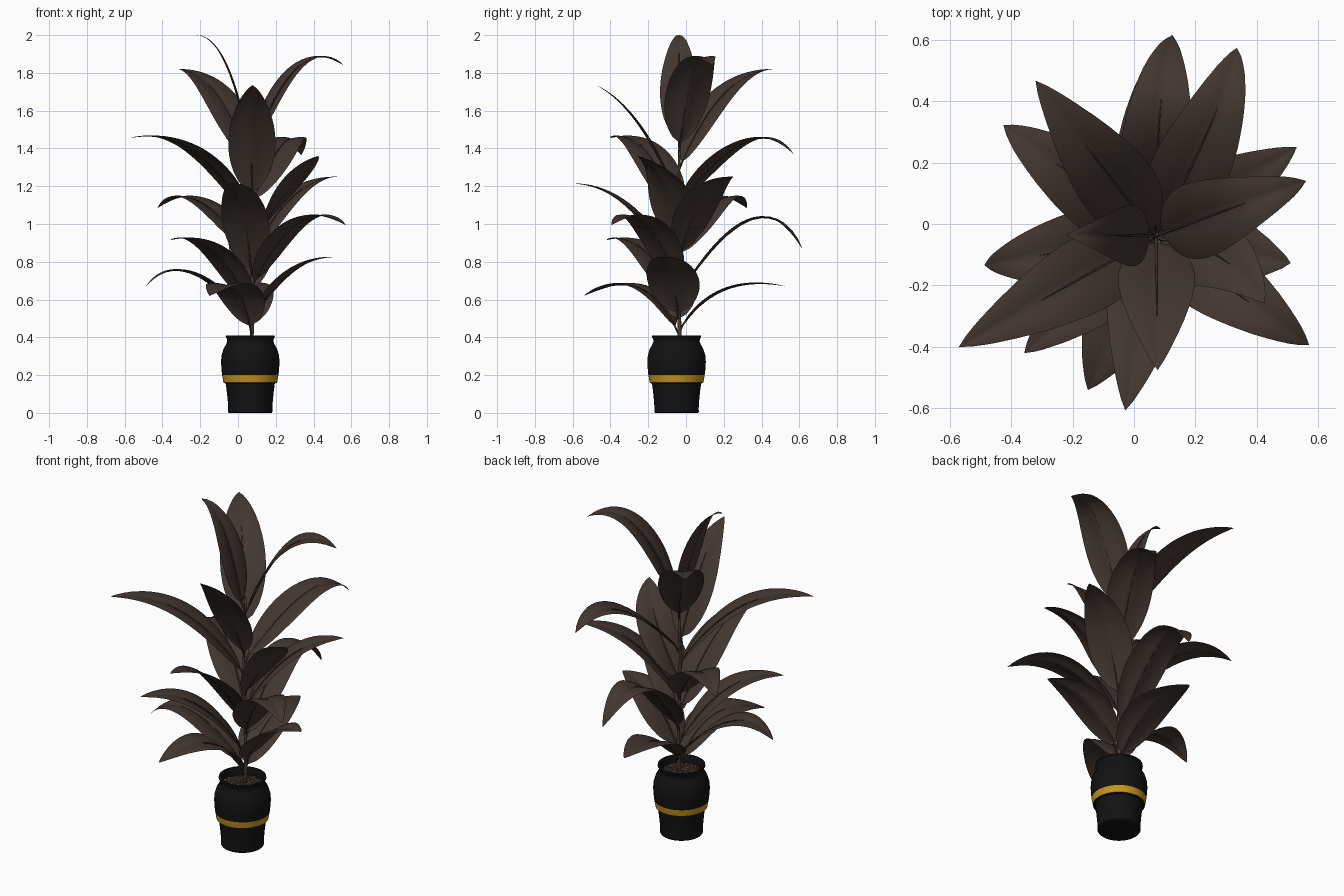
import bpy, bmesh, math, random
from mathutils import Vector

if "Cube" in bpy.data.objects:
    bpy.data.objects.remove(bpy.data.objects["Cube"])

random.seed(4)
CX, CY = 0.065, -0.05          # pot axis
SX, SY = 0.072, -0.038         # stem axis


def material(name, rgb):
    m = bpy.data.materials.new(name)
    m.diffuse_color = (*rgb, 1)
    m.use_nodes = True
    m.node_tree.nodes["Principled BSDF"].inputs["Base Color"].default_value = m.diffuse_color
    return m


LEAF = material("dark_brown_leaf", (0.055, 0.038, 0.031))
STEM = material("brown_stem", (0.07, 0.045, 0.033))
POT = material("black_glaze", (0.006, 0.006, 0.006))
GOLD = material("gold_band", (0.56, 0.30, 0.012))
SOIL = material("brown_pebble", (0.10, 0.065, 0.045))


def finish(name, bm, *mats, angle=None):
    me = bpy.data.meshes.new(name)
    bm.to_mesh(me)
    bm.free()
    ob = bpy.data.objects.new(name, me)
    bpy.context.collection.objects.link(ob)
    for m in mats:
        me.materials.append(m)
    for p in me.polygons:
        p.use_smooth = True
    if angle:
        bpy.context.view_layer.objects.active = ob
        ob.select_set(True)
        bpy.ops.object.shade_smooth_by_angle(angle=math.radians(angle))
        ob.select_set(False)
    return ob


def lathe(name, profile, mats, rule=None, n=64):
    bm = bmesh.new()
    rings = [[bm.verts.new((CX + r * math.cos(math.tau * i / n),
                            CY + r * math.sin(math.tau * i / n), z)) for i in range(n)]
             for r, z in profile]
    for a, b in zip(rings, rings[1:]):
        for i in range(n):
            f = bm.faces.new((a[i], a[(i + 1) % n], b[(i + 1) % n], b[i]))
            if rule:
                f.material_index = rule(f.calc_center_median().z)
    bm.faces.new(rings[0][::-1])
    bm.faces.new(rings[-1])
    return finish(name, bm, *mats, angle=35)


def tube(name, pts, radii, mat, n=10):
    bm = bmesh.new()
    rings = []
    for i, (p, r) in enumerate(zip(pts, radii)):
        t = (pts[min(i + 1, len(pts) - 1)] - pts[max(i - 1, 0)]).normalized()
        u = t.cross(Vector((0.3, 1, 0.1))).normalized()
        v = t.cross(u)
        rings.append([bm.verts.new(p + r * (u * math.cos(math.tau * k / n) + v * math.sin(math.tau * k / n)))
                      for k in range(n)])
    for a, b in zip(rings, rings[1:]):
        for k in range(n):
            bm.faces.new((a[k], a[(k + 1) % n], b[(k + 1) % n], b[k]))
    bm.faces.new(rings[0][::-1])
    bm.faces.new(rings[-1])
    return finish(name, bm, mat)


# Pot with painted band, rim and inner wall
lathe("pot", [(0.114, 0), (0.118, 0.006), (0.117, 0.02), (0.119, 0.06), (0.124, 0.11), (0.130, 0.155),
              (0.142, 0.16), (0.149, 0.20), (0.152, 0.225), (0.155, 0.27), (0.152, 0.305), (0.142, 0.338),
              (0.127, 0.365), (0.122, 0.378), (0.124, 0.392), (0.130, 0.402), (0.129, 0.41),
              (0.118, 0.41), (0.110, 0.39), (0.112, 0.36), (0.112, 0.34)],
      (POT, GOLD), lambda z: 1 if 0.159 < z < 0.2 else 0)

# Soil and pebbles
lathe("soil", [(0.112, 0.345), (0.112, 0.362), (0.05, 0.366)], (SOIL,))
bm = bmesh.new()
for i in range(150):
    r, a = 0.104 * math.sqrt((i + 0.5) / 150), i * 2.39996
    s = random.uniform(0.007, 0.011)
    new = bmesh.ops.create_icosphere(bm, subdivisions=1, radius=s)["verts"]
    for v in new:
        v.co.z *= 0.7
        v.co += Vector((CX + r * math.cos(a), CY + r * math.sin(a), 0.368))
finish("pebbles", bm, SOIL)

# Stem
steps = [i / 20 for i in range(21)]
tube("stem", [Vector((SX + 0.004 * math.sin(7 * t), SY + 0.004 * math.cos(6 * t), 0.35 + 1.13 * t)) for t in steps],
     [0.0105 - 0.005 * t for t in steps], STEM)


def leaf(i, tip, z0, peak, reach=0.45, width=0.25, bow=0.0):
    """Blade along an arching curve: base height, highest point, reach of the control point, sideways bow."""
    tip = Vector(tip)
    out = Vector((tip.x - SX, tip.y - SY, 0))
    dist = out.length
    out.normalize()
    left = Vector((-out.y, out.x, 0))
    base = Vector((SX, SY, z0)) + out * 0.022
    p, b = peak - z0, tip.z - z0
    rise = p + math.sqrt(max(0, p * p - p * b))
    ctrl = Vector((SX, SY, z0 + rise)) + out * dist * reach + left * bow

    def at(t):
        return base * (1 - t) ** 2 + ctrl * 2 * t * (1 - t) + tip * t * t

    # even spacing by arc length
    fine = [at(k / 200) for k in range(201)]
    cum = [0]
    for q, r in zip(fine, fine[1:]):
        cum.append(cum[-1] + (r - q).length)
    n, m = 24, 5
    bm = bmesh.new()
    rows = []
    for k in range(n + 1):
        s = k / n
        j = min(range(201), key=lambda x: abs(cum[x] - s * cum[-1]))
        tan = (fine[min(j + 1, 200)] - fine[max(j - 1, 0)]).normalized()
        side = Vector((-tan.y, tan.x, 0)).normalized()
        nor = tan.cross(side)
        hw = max(0.003 if k < n else 0.0008,
                 width / 2 * max(0, math.sin(math.pi * s ** 0.75)) ** 0.8)
        row = []
        for c in range(-m, m + 1):
            u = c / m
            lift = hw * (0.34 * abs(u) - 0.26 * u * u - 0.04)
            row.append(bm.verts.new(fine[j] + side * u * hw + nor * lift))
        rows.append(row)
    for a, c in zip(rows, rows[1:]):
        for k in range(2 * m):
            bm.faces.new((a[k + 1], a[k], c[k], c[k + 1]))
    finish(f"leaf_{i:02d}", bm, LEAF)
    # short leaf stalk, continuing as a fine midrib under the blade
    foot = Vector((SX, SY, z0 - 0.045))
    pts = [foot, foot.lerp(base, 0.5) - Vector((0, 0, 0.004))] + [fine[k] - Vector((0, 0, 0.002)) for k in range(0, 121, 20)]
    tube(f"leaf_stalk_{i:02d}", pts, [0.005, 0.005, 0.005, 0.0045, 0.004, 0.0035, 0.003, 0.0025, 0.001], LEAF, 6)


# Leaves from top to bottom: tip, base height, peak height, options
LEAVES = [
    ((-0.22, -0.036, 2.00), 1.45, 2.00, dict(width=0.20)),
    ((0.56, 0.14, 1.84), 1.43, 1.885, dict(reach=0.48)),
    ((-0.32, 0.466, 1.82), 1.33, 1.82, dict()),
    ((0.077, -0.475, 1.735), 1.17, 1.62, dict(reach=0.48)),
    ((0.335, 0.573, 1.365), 1.13, 1.455, dict(reach=0.68, bow=-0.04)),
    ((-0.57, -0.40, 1.455), 1.05, 1.465, dict()),
    ((0.425, -0.257, 1.36), 0.93, 1.27, dict(reach=0.5, bow=0.10)),
    ((0.53, 0.25, 1.25), 0.86, 1.25, dict()),
    ((-0.425, 0.322, 1.085), 0.85, 1.145, dict(reach=0.6)),
    ((-0.028, -0.606, 1.215), 0.76, 1.21, dict()),
    ((0.57, -0.394, 0.995), 0.70, 1.045, dict(reach=0.5)),
    ((0.125, 0.615, 0.87), 0.66, 1.035, dict(reach=0.66, bow=0.04)),
    ((-0.357, -0.42, 0.915), 0.58, 0.925, dict()),
    ((0.51, -0.127, 0.825), 0.53, 0.825, dict(width=0.28)),
    ((-0.487, -0.134, 0.67), 0.50, 0.755, dict(reach=0.66)),
    ((0.045, 0.525, 0.67), 0.47, 0.685, dict(reach=0.38)),
    ((-0.15, -0.54, 0.62), 0.46, 0.68, dict(reach=0.35, width=0.27)),
]
for i, (tip, z0, peak, opts) in enumerate(LEAVES, 1):
    leaf(i, tip, z0, peak, **opts)
